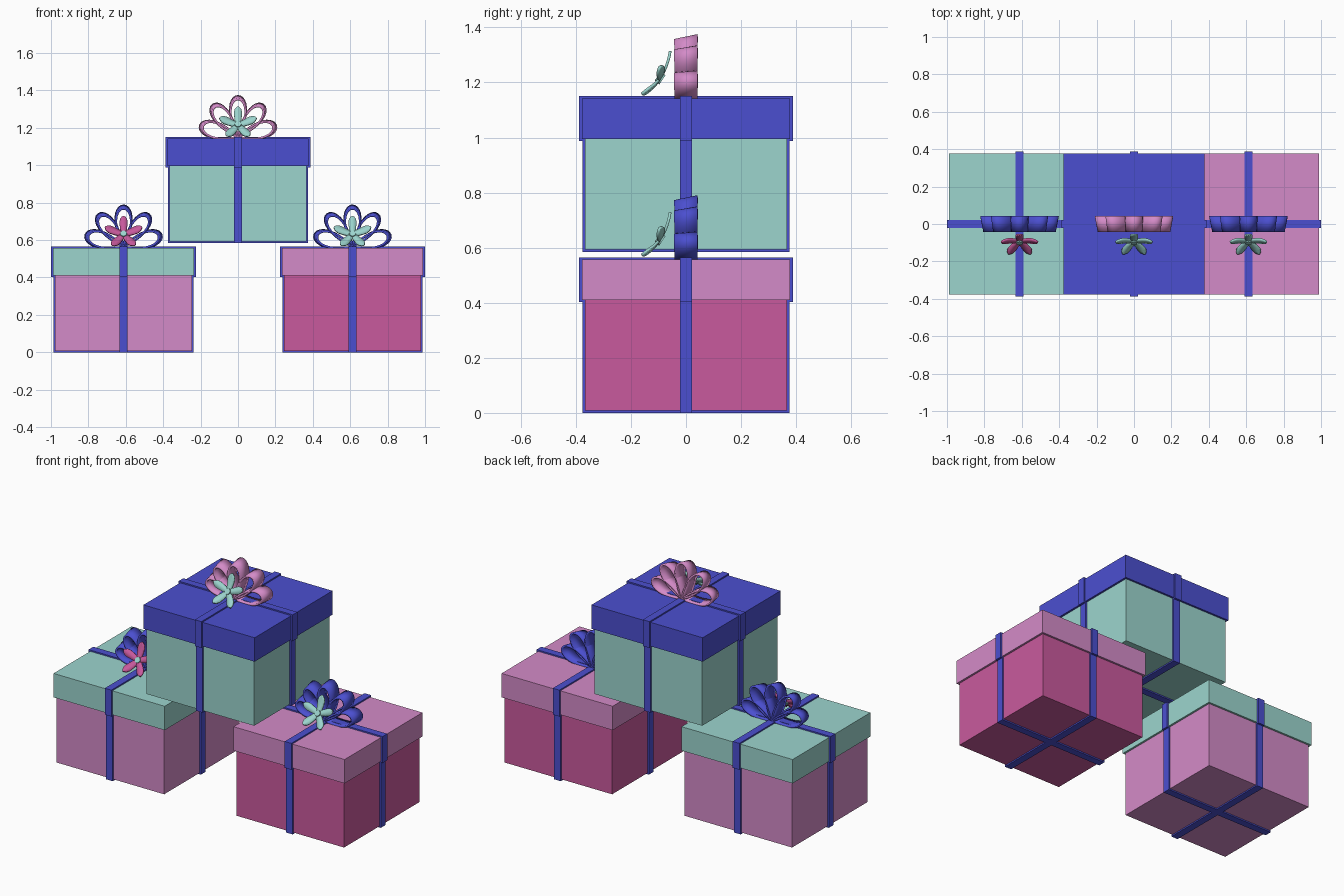
import bpy, bmesh, math
from mathutils import Vector

if "Cube" in bpy.data.objects:
    bpy.data.objects.remove(bpy.data.objects["Cube"])


def material(name, r, g, b):
    lin = lambda c: ((c / 255 + 0.055) / 1.055) ** 2.4
    m = bpy.data.materials.new(name)
    m.diffuse_color = (lin(r), lin(g), lin(b), 1)
    m.use_nodes = True
    m.node_tree.nodes["Principled BSDF"].inputs["Base Color"].default_value = m.diffuse_color
    return m


TEAL = material("soft_teal", 156, 213, 206)
PINK = material("light_pink", 212, 139, 200)
MAGENTA = material("magenta", 201, 90, 157)
BLUE = material("ribbon_blue", 75, 79, 208)


def finish(bm, name, mat, smooth=False, thickness=0):
    bmesh.ops.recalc_face_normals(bm, faces=bm.faces)
    mesh = bpy.data.meshes.new(name)
    bm.to_mesh(mesh)
    bm.free()
    mesh.materials.append(mat)
    ob = bpy.data.objects.new(name, mesh)
    bpy.context.collection.objects.link(ob)
    if thickness:
        mod = ob.modifiers.new("thickness", 'SOLIDIFY')
        mod.thickness = thickness
        mod.offset = 0
    if smooth:
        bpy.ops.object.select_all(action='DESELECT')
        ob.select_set(True)
        bpy.context.view_layer.objects.active = ob
        bpy.ops.object.shade_smooth_by_angle(angle=math.radians(35))
    return ob


def box(name, x, hx, hy, z0, z1, mat):
    bm = bmesh.new()
    bmesh.ops.create_cube(bm, size=2)
    for v in bm.verts:
        v.co = Vector((x + v.co.x * hx, v.co.y * hy, z1 if v.co.z > 0 else z0))
    return finish(bm, name, mat)


def bow(name, x, z, mat):
    # five teardrop loops fanned out, slightly larger towards the back
    bm = bmesh.new()
    n = 28
    for deg, length in ((17, 0.213), (52, 0.22), (90, 0.22), (128, 0.22), (163, 0.213)):
        a = math.radians(deg)
        rows = []
        for i in range(n + 1):
            t = 2 * math.pi * i / n
            s = length * (1 - math.cos(t)) / 2
            w = 0.056 * math.sin(t) * abs(math.sin(t / 2))
            px = s * math.cos(a) - w * math.sin(a)
            pz = s * math.sin(a) + w * math.cos(a)
            rows.append([bm.verts.new((x + px * k, y, z + pz * k))
                         for y, k in ((-0.042, 0.92), (0.042, 1.0))])
        for p, q in zip(rows, rows[1:]):
            bm.faces.new((p[0], p[1], q[1], q[0]))
    return finish(bm, name, mat, True, 0.011)


def flower(name, x, z, mat, core_mat):
    # five petals leaning back against the bow, tips curling forward
    centre = Vector((x, -0.094, z))
    right, up, normal = Vector((1, 0, 0)), Vector((0, 0.55, 0.835)), Vector((0, -0.835, 0.55))
    place = lambda u, v, h: centre + right * u + up * v + normal * h
    profile = ((0, 0.004), (0.025, 0.017), (0.05, 0.020), (0.072, 0.022),
               (0.088, 0.018), (0.098, 0.010), (0.103, 0.003))
    bm = bmesh.new()
    for k in range(5):
        a = math.radians(90 + 72 * k)
        c, s = math.cos(a), math.sin(a)
        rows = []
        for r, w in profile:
            h = 0.024 * (r / 0.103) ** 2
            rows.append([bm.verts.new(place(r * c - e * w * s, r * s + e * w * c, h))
                         for e in (-1, 0, 1)])
        for p, q in zip(rows, rows[1:]):
            for j in (0, 1):
                bm.faces.new((p[j], p[j + 1], q[j + 1], q[j]))
    finish(bm, name + "_petals", mat, True, 0.010)
    # round centre button
    bm = bmesh.new()
    bmesh.ops.create_cone(bm, cap_ends=True, segments=16, radius1=0.021, radius2=0.017, depth=0.022)
    for v in bm.verts:
        v.co = place(v.co.x, v.co.y, v.co.z + 0.001)
    finish(bm, name + "_centre", core_mat, True)


def gift(name, x, z, body, lid, bow_mat, petal, core):
    box(name + "_box", x, 0.366, 0.366, z + 0.008, z + 0.415, body)
    box(name + "_lid", x, 0.378, 0.378, z + 0.41, z + 0.557, lid)
    # crossing ribbons wrapped round the box and the lid
    w = 0.0225
    for part, h, z0, z1 in (("box", 0.375, 0, 0.41), ("lid", 0.388, 0.403, 0.565)):
        box(f"{name}_{part}_ribbon_across", x, h, w, z + z0, z + z1, BLUE)
        box(f"{name}_{part}_ribbon_along", x, w, h, z + z0, z + z1, BLUE)
    bow(name + "_bow", x, z + 0.565, bow_mat)
    flower(name + "_flower", x, z + 0.63, petal, core)


gift("left_gift", -0.612, 0, PINK, TEAL, BLUE, MAGENTA, TEAL)
gift("right_gift", 0.612, 0, MAGENTA, PINK, BLUE, TEAL, TEAL)
gift("top_gift", 0, 0.585, TEAL, BLUE, PINK, TEAL, TEAL)
